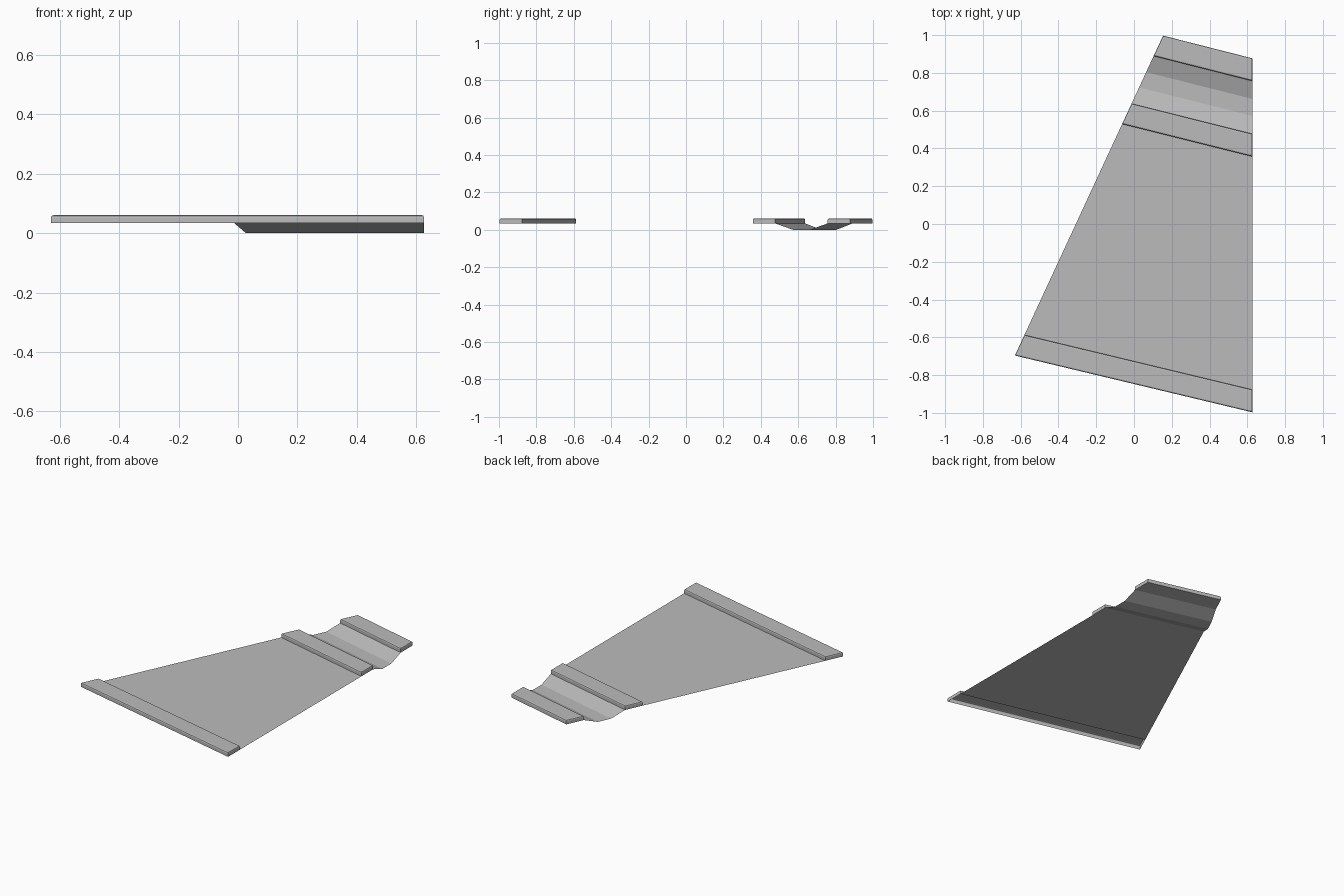
import bpy
import bmesh

cube = bpy.data.objects.get("Cube")
if cube:
    bpy.data.objects.remove(cube)

SHEET_Z, TOP_Z = 0.034, 0.061
EDGE_X = 0.627          # straight side of the plate

grey = bpy.data.materials.new("concrete_grey")
grey.use_nodes = True
colour = (0.5, 0.5, 0.5, 1)
grey.diffuse_color = colour
grey.node_tree.nodes["Principled BSDF"].inputs["Base Color"].default_value = colour


def station(v, z):
    """Two ends of a slanted line across the plate, v being y at the straight side."""
    slope = 0.247 + 0.008 * v
    # meet the tapering side x = -0.63 + (y + 0.695) / 2.159
    x = (-0.63 + (v + slope * EDGE_X + 0.695) / 2.159) / (1 + slope / 2.159)
    return (x, v + slope * (EDGE_X - x), z), (EDGE_X, v, z)


def finish(name, bm):
    mesh = bpy.data.meshes.new(name)
    bm.to_mesh(mesh)
    bm.free()
    mesh.materials.append(grey)
    obj = bpy.data.objects.new(name, mesh)
    bpy.context.collection.objects.link(obj)
    return obj


def strip(name, profile):
    """Thin sheet lofted through a (v, z) profile."""
    bm = bmesh.new()
    rows = [[bm.verts.new(p) for p in station(v, z)] for v, z in profile]
    for a, b in zip(rows, rows[1:]):
        bm.faces.new((a[0], a[1], b[1], b[0]))
    return finish(name, bm)


def bar(name, v0, v1):
    """Raised kerb, open underneath, with chamfered top edges."""
    bm = bmesh.new()
    rings = []
    for z in (SHEET_Z, TOP_Z):
        (a, b), (d, c) = station(v0, z), station(v1, z)
        rings.append([bm.verts.new(p) for p in (a, b, c, d)])
    low, high = rings
    for i in range(4):
        j = (i + 1) % 4
        bm.faces.new((low[i], low[j], high[j], high[i]))
    top = bm.faces.new(high)
    bmesh.ops.bevel(bm, geom=list(top.edges), offset=0.008, segments=2,
                    profile=0.5, affect='EDGES')
    return finish(name, bm)


# Raised bars across the plate
bar("front_bar", -0.997, -0.877)
bar("middle_bar", 0.357, 0.477)
bar("back_bar", 0.757, 0.877)

# Flat deck and the dipped channel behind it
strip("deck", [(-0.877, SHEET_Z), (0.477, SHEET_Z)])
strip("channel", [(0.477, SHEET_Z), (0.572, 0), (0.662, 0), (0.757, SHEET_Z)])
strip("back_deck", [(0.757, SHEET_Z), (0.877, SHEET_Z)])
